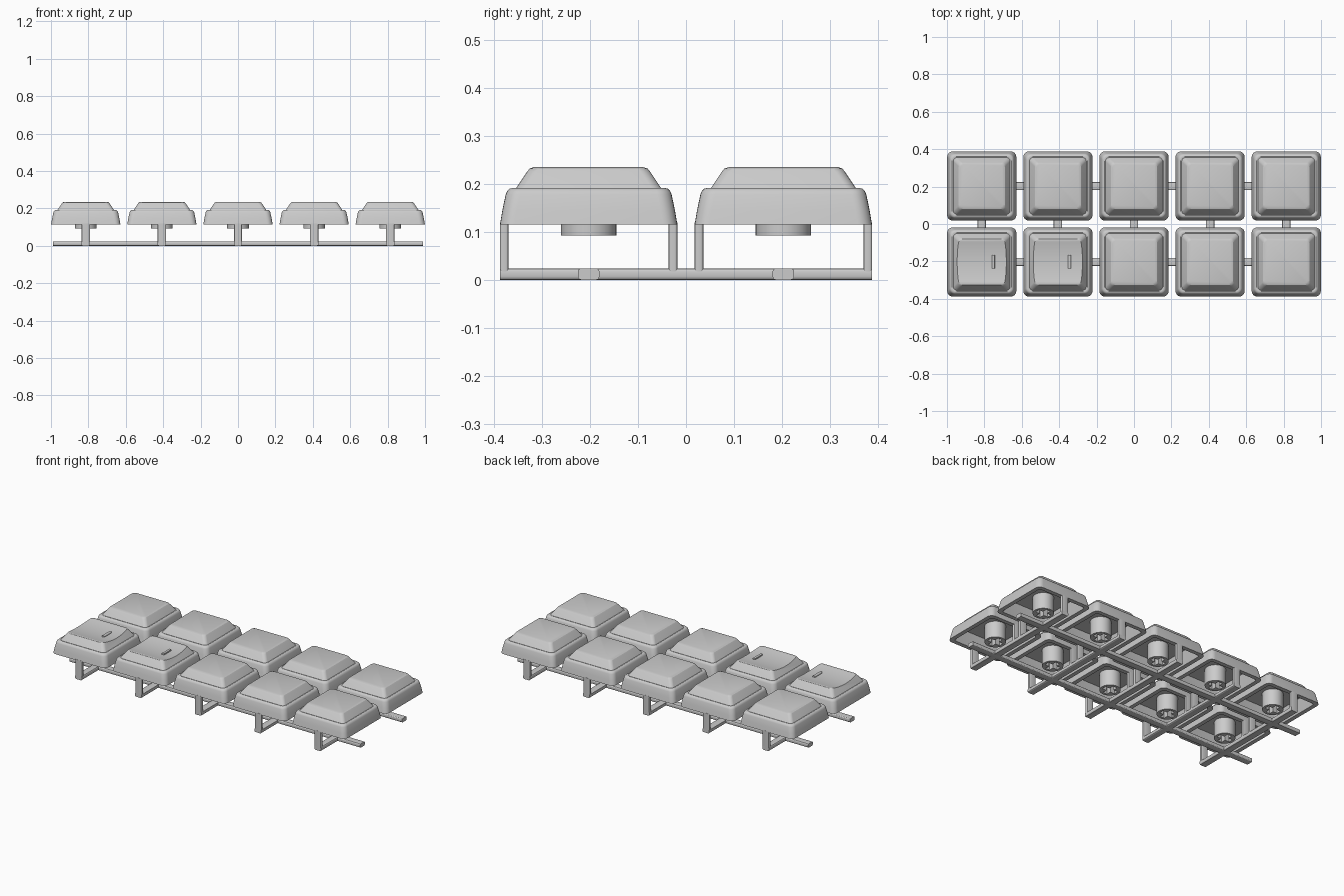
import bpy, bmesh, math
from mathutils import Matrix

cube = bpy.data.objects.get("Cube")
if cube:
    bpy.data.objects.remove(cube, do_unlink=True)

grey = bpy.data.materials.new("plain grey")
grey.use_nodes = True
COLOUR = (0.6, 0.6, 0.6, 1)
grey.diffuse_color = COLOUR
grey.node_tree.nodes["Principled BSDF"].inputs["Base Color"].default_value = COLOUR

PITCH_X, ROW_Y = 0.407, 0.203
COLUMNS = [(i - 2) * PITCH_X for i in range(5)]


def finish(name, bm):
    """Turn a bmesh into a linked object with the shared material."""
    bmesh.ops.recalc_face_normals(bm, faces=bm.faces)
    mesh = bpy.data.meshes.new(name)
    bm.to_mesh(mesh)
    bm.free()
    mesh.materials.append(grey)
    ob = bpy.data.objects.new(name, mesh)
    bpy.context.collection.objects.link(ob)
    return ob


def smooth(ob, degrees=30):
    bpy.ops.object.select_all(action="DESELECT")
    ob.select_set(True)
    bpy.context.view_layer.objects.active = ob
    bpy.ops.object.shade_smooth_by_angle(angle=math.radians(degrees))


def cut(ob, cutters):
    """Subtract the cutters, bake the result and discard the cutters."""
    for c in cutters:
        c.hide_render = True
        m = ob.modifiers.new("cut", "BOOLEAN")
        m.operation, m.solver, m.object = "DIFFERENCE", "EXACT", c
    deps = bpy.context.evaluated_depsgraph_get()
    baked = bpy.data.meshes.new_from_object(ob.evaluated_get(deps))
    ob.modifiers.clear()
    ob.data = baked
    for c in cutters:
        bpy.data.objects.remove(c, do_unlink=True)


def box(name, size, loc, bevel=0):
    bm = bmesh.new()
    bmesh.ops.create_cube(bm, size=1)
    bmesh.ops.scale(bm, vec=size, verts=bm.verts)
    if bevel:
        # round only the edges running along the longest axis
        axis = max(range(3), key=lambda i: size[i])
        edges = [e for e in bm.edges
                 if abs(e.verts[0].co[axis] - e.verts[1].co[axis]) > size[axis] / 2]
        bmesh.ops.bevel(bm, geom=edges, offset=bevel, segments=3,
                        affect="EDGES", profile=0.5)
    bmesh.ops.translate(bm, vec=loc, verts=bm.verts)
    ob = finish(name, bm)
    if bevel:
        smooth(ob)
    return ob


def cylinder(name, radius, depth, matrix, segments):
    bm = bmesh.new()
    bmesh.ops.create_cone(bm, cap_ends=True, segments=segments, radius1=radius,
                          radius2=radius, depth=depth, matrix=matrix)
    return finish(name, bm)


def rounded_square(bm, half, radius, z, steps=6):
    ring = []
    for corner in range(4):
        mid = math.radians(45 + 90 * corner)
        cx = math.copysign(half - radius, math.cos(mid))
        cy = math.copysign(half - radius, math.sin(mid))
        for s in range(steps + 1):
            a = math.radians(90 * corner + 90 * s / steps)
            ring.append(bm.verts.new((cx + radius * math.cos(a),
                                      cy + radius * math.sin(a), z)))
    return ring


def keycap(name):
    """Hollow cap: inner ceiling, rim, tapered body, ledge and raised top."""
    profile = [(0.140, 0.012, 0.190), (0.160, 0.015, 0.115), (0.185, 0.030, 0.115),
               (0.180, 0.030, 0.145), (0.173, 0.030, 0.178), (0.170, 0.028, 0.185),
               (0.165, 0.025, 0.190), (0.158, 0.022, 0.192), (0.152, 0.020, 0.190),
               (0.128, 0.020, 0.226), (0.123, 0.019, 0.232), (0.114, 0.017, 0.235)]
    bm = bmesh.new()
    rings = [rounded_square(bm, *p) for p in profile]
    for lo, hi in zip(rings, rings[1:]):
        for i in range(len(lo)):
            j = (i + 1) % len(lo)
            bm.faces.new((lo[i], lo[j], hi[j], hi[i]))
    bm.faces.new(rings[0])
    bm.faces.new(rings[-1])
    return finish(name, bm)


# Master meshes: plain cap, dished cap, slotted stem
plain = keycap("keycap")
smooth(plain)
dished = keycap("dished_keycap")
R, DEPTH = 0.56, 0.014
along_x = Matrix.Translation((0, 0, 0.235 - DEPTH + R)) @ Matrix.Rotation(math.pi / 2, 4, "Y")
cut(dished, [cylinder("dish_cutter", R, 1, along_x, 256)])
smooth(dished)
stem = cylinder("stem", 0.058, 0.100, Matrix.Translation((0, 0, 0.142)), 32)
cut(stem, [box("slot_cutter_x", (0.086, 0.028, 0.08), (0, 0, 0.12)),
           box("slot_cutter_y", (0.028, 0.086, 0.08), (0, 0, 0.12))])
smooth(stem)


def place(master, name, x, y):
    ob = bpy.data.objects.new(name, master.data)
    ob.location = (x, y, 0)
    bpy.context.collection.objects.link(ob)


# Ten caps with stems; the two front caps on the model's right are dished
for row, y in (("front", -ROW_Y), ("back", ROW_Y)):
    for i, x in enumerate(COLUMNS):
        homing = row == "front" and i < 2
        place(dished if homing else plain, f"{row}_keycap_{i + 1}", x, y)
        place(stem, f"{row}_stem_{i + 1}", x, y)
        if homing:
            box(f"finger_bar_{i + 1}", (0.016, 0.072, 0.018), (x + 0.062, y, 0.222), 0.006)
for master in (plain, dished, stem):
    bpy.data.objects.remove(master, do_unlink=True)

# Sprue frame: long runners, cross runners and posts up to the cap rims
for side, y in (("front", -ROW_Y), ("back", ROW_Y)):
    box(f"{side}_runner", (1.98, 0.045, 0.024), (0, y, 0.012), 0.007)
for i, x in enumerate(COLUMNS):
    box(f"cross_runner_{i + 1}", (0.045, 0.776, 0.024), (x, 0, 0.012), 0.007)
    for j, y in enumerate((-0.379, -0.027, 0.027, 0.379)):
        box(f"post_{i + 1}_{j + 1}", (0.045, 0.018, 0.112), (x, y, 0.064), 0.005)
